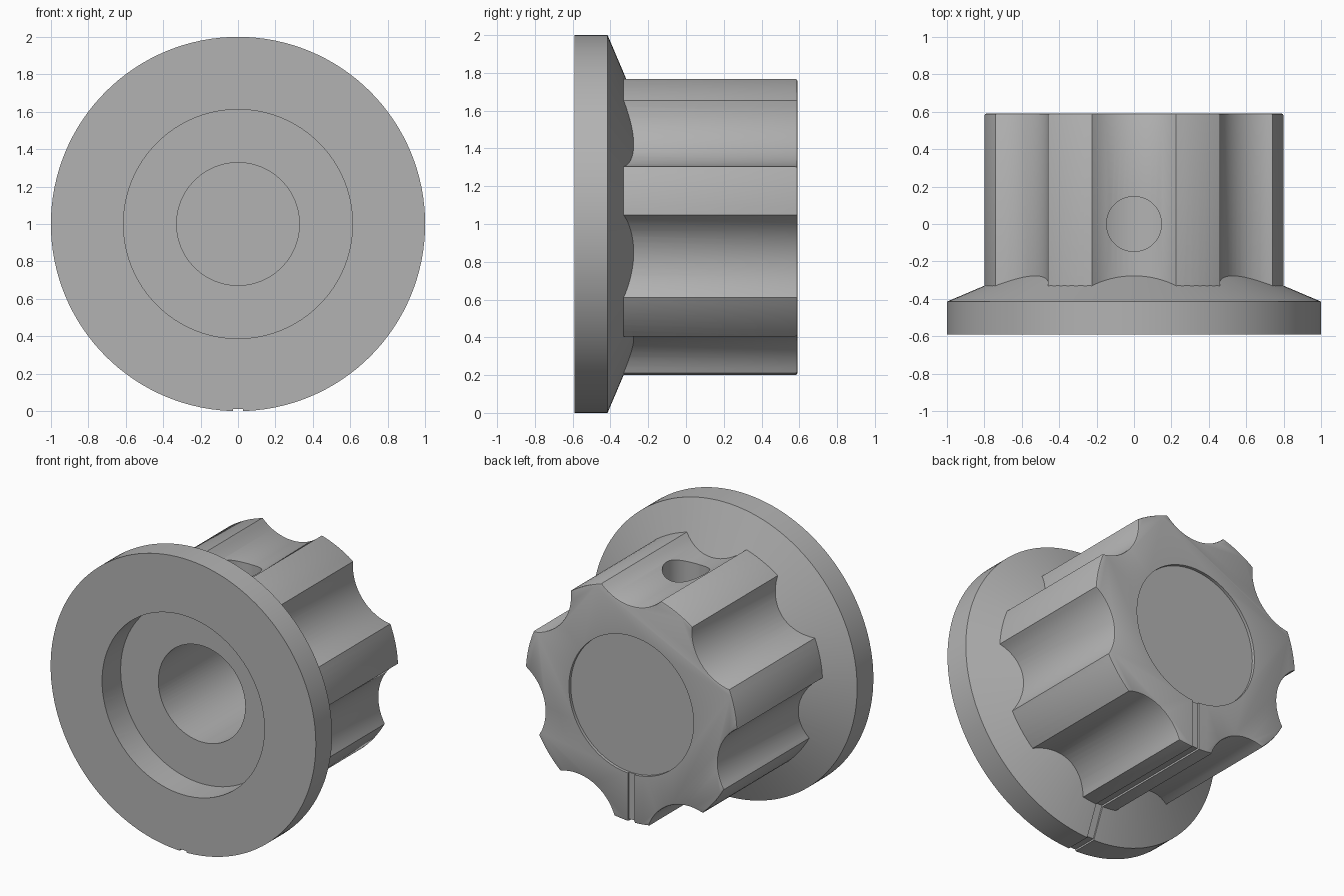
import bpy, bmesh, math
from mathutils import Matrix, Vector

cube = bpy.data.objects.get("Cube")
if cube:
    bpy.data.objects.remove(cube, do_unlink=True)

grey = bpy.data.materials.new("plain_grey")
grey.use_nodes = True
COLOUR = (0.45, 0.45, 0.45, 1)
grey.diffuse_color = COLOUR
grey.node_tree.nodes["Principled BSDF"].inputs["Base Color"].default_value = COLOUR

CENTRE = Vector((0, 0, 1))
FRONT, BACK = -0.59, 0.59


def finish(bm, name):
    bmesh.ops.recalc_face_normals(bm, faces=bm.faces)
    mesh = bpy.data.meshes.new(name)
    bm.to_mesh(mesh)
    bm.free()
    mesh.materials.append(grey)
    obj = bpy.data.objects.new(name, mesh)
    bpy.context.collection.objects.link(obj)
    return obj


def turned(name, profile, steps=96):
    """Solid of revolution about the knob axis from (radius, y) points."""
    bm = bmesh.new()
    verts = [bm.verts.new((0, y, 1 + r)) for r, y in profile]
    edges = [bm.edges.new(pair) for pair in zip(verts, verts[1:])]
    bmesh.ops.spin(bm, geom=verts + edges, cent=CENTRE, axis=(0, 1, 0),
                   angle=math.tau, steps=steps, use_duplicate=False)
    bmesh.ops.remove_doubles(bm, verts=bm.verts, dist=1e-5)
    return finish(bm, name)


def plug(name, radius, y0, y1):
    return turned(name, [(0, y0), (radius, y0), (radius, y1), (0, y1)])


def prism(name, points, offset, bevel=0):
    """Extrude a flat outline, optionally rounding the far rim."""
    bm = bmesh.new()
    face = bm.faces.new([bm.verts.new(p) for p in points])
    out = bmesh.ops.extrude_face_region(bm, geom=[face])["geom"]
    moved = [g for g in out if isinstance(g, bmesh.types.BMVert)]
    bmesh.ops.translate(bm, verts=moved, vec=offset)
    if bevel:
        cap = [g for g in out if isinstance(g, bmesh.types.BMFace)][0]
        bmesh.ops.bevel(bm, geom=list(cap.edges), offset=bevel, segments=2,
                        profile=0.5, affect='EDGES')
    return finish(bm, name)


def combine(target, other, operation):
    mod = target.modifiers.new(other.name, 'BOOLEAN')
    mod.operation, mod.solver, mod.object = operation, 'EXACT', other
    bpy.context.view_layer.objects.active = target
    bpy.ops.object.modifier_apply(modifier=mod.name)
    bpy.data.objects.remove(other, do_unlink=True)


# Fluted grip outline: seven scooped flutes with arc ridges between
FLUTES, RADIUS, DEEPEST = 7, 0.8, 0.675
half = math.radians(16.3)
chord, rise = RADIUS * math.sin(half), RADIUS * math.cos(half) - DEEPEST
scoop = (chord ** 2 + rise ** 2) / (2 * rise)
sweep = math.asin(chord / scoop)
pitch = math.tau / FLUTES
outline = []
for i in range(FLUTES):
    turn = Matrix.Rotation(i * pitch, 3, 'Y')
    for k in range(17):
        a = sweep * (k / 8 - 1)
        outline.append(CENTRE + turn @ Vector(
            (scoop * math.sin(a), -0.5, DEEPEST + scoop - scoop * math.cos(a))))
    for k in range(1, 6):
        a = half + (pitch - 2 * half) * k / 6
        outline.append(CENTRE + turn @ Vector(
            (RADIUS * math.sin(a), -0.5, RADIUS * math.cos(a))))
grip = prism("grip", outline, (0, BACK + 0.5, 0), bevel=0.01)

# Flange with a conical shoulder
knob = turned("knob_body", [(0, FRONT), (1, FRONT), (1, -0.415),
                            (0.6, -0.245), (0, -0.245)], 128)
combine(knob, grip, 'UNION')

# Counterbore, shaft hole and round recess in the back
combine(knob, plug("counterbore", 0.612, -0.7, -0.39), 'DIFFERENCE')
combine(knob, plug("shaft_hole", 0.328, -0.5, 0.5), 'DIFFERENCE')
combine(knob, plug("cap_recess", 0.47, BACK - 0.02, 0.7), 'DIFFERENCE')

# Set screw hole from the top flute into the shaft hole
bm = bmesh.new()
bmesh.ops.create_cone(bm, cap_ends=True, segments=48, radius1=0.147, radius2=0.147,
                      depth=0.9, matrix=Matrix.Translation((0, 0, 1.6)))
combine(knob, finish(bm, "screw_hole"), 'DIFFERENCE')

# Shallow pointer groove following the back, grip, shoulder and rim
path = [(-0.7, 0.988), (-0.42, 0.988), (-0.338, 0.787), (0.577, 0.787),
        (0.577, 0.44), (0.7, 0.44), (0.7, 1.2), (-0.7, 1.2)]
groove = prism("pointer_groove", [(-0.026, y, 1 - r) for y, r in path], (0.052, 0, 0))
combine(knob, groove, 'DIFFERENCE')

# Smooth curved walls, keep edges crisp
bpy.ops.object.select_all(action='DESELECT')
knob.select_set(True)
bpy.context.view_layer.objects.active = knob
bpy.ops.object.shade_smooth_by_angle(angle=math.radians(25))
